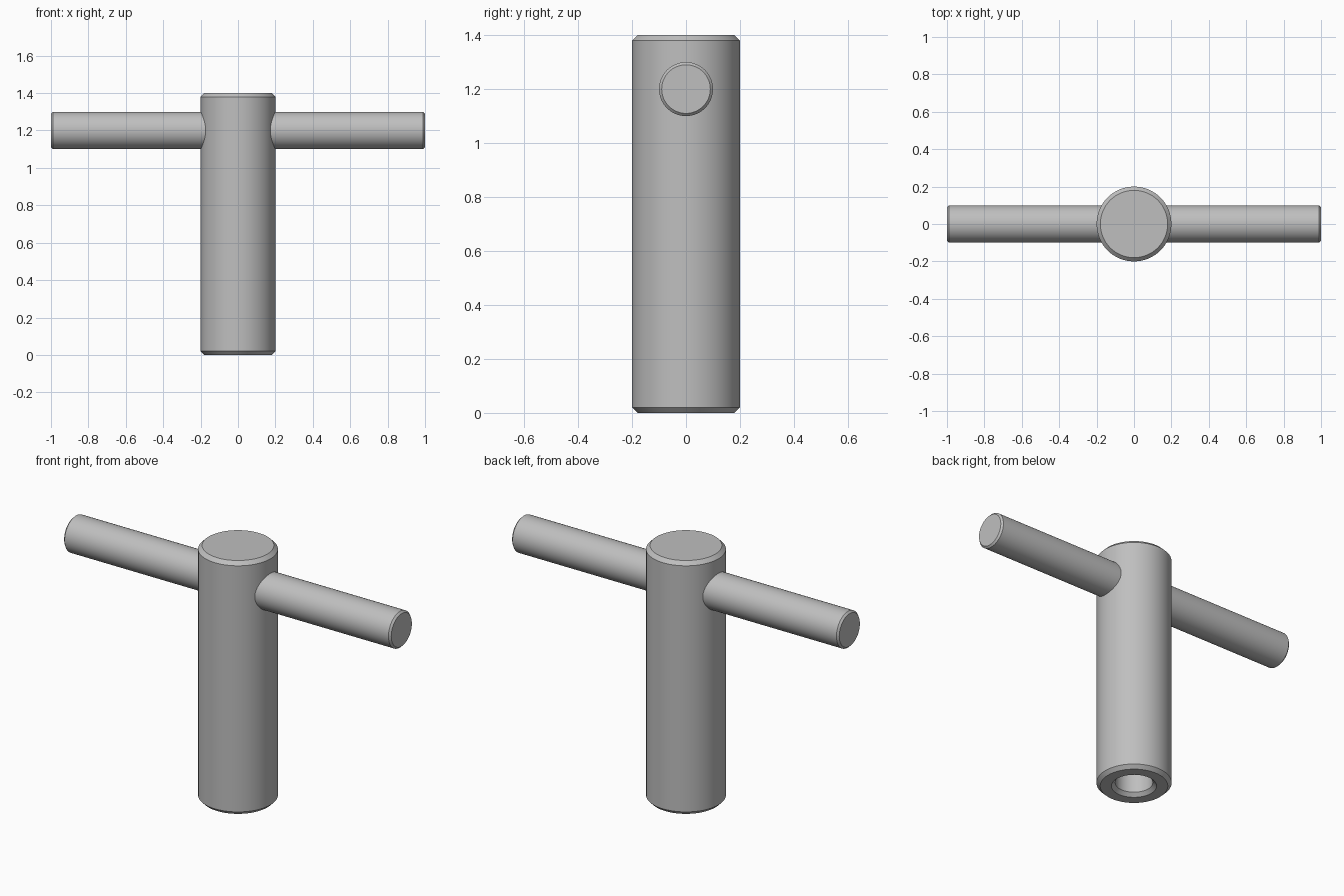
import bpy, bmesh, math
from mathutils import Matrix, Vector

cube = bpy.data.objects.get("Cube")
if cube:
    bpy.data.objects.remove(cube, do_unlink=True)

steel = bpy.data.materials.new("grey_steel")
steel.use_nodes = True
GREY = (0.52, 0.52, 0.52, 1)
steel.diffuse_color = GREY
steel.node_tree.nodes["Principled BSDF"].inputs["Base Color"].default_value = GREY


def lathe(name, profile, segments=64, matrix=Matrix()):
    """Spin a (radius, height) profile around z, then place it."""
    bm = bmesh.new()
    verts = [bm.verts.new((r, 0, z)) for r, z in profile]
    edges = [bm.edges.new(pair) for pair in zip(verts, verts[1:])]
    bmesh.ops.spin(bm, geom=verts + edges, cent=(0, 0, 0), axis=(0, 0, 1),
                   angle=math.tau, steps=segments, use_duplicate=False)
    bmesh.ops.remove_doubles(bm, verts=bm.verts, dist=1e-5)
    bmesh.ops.recalc_face_normals(bm, faces=bm.faces)
    bm.transform(matrix)
    mesh = bpy.data.meshes.new(name)
    bm.to_mesh(mesh)
    bm.free()
    mesh.materials.append(steel)
    obj = bpy.data.objects.new(name, mesh)
    bpy.context.collection.objects.link(obj)
    bpy.ops.object.select_all(action="DESELECT")
    obj.select_set(True)
    bpy.context.view_layer.objects.active = obj
    bpy.ops.object.shade_smooth_by_angle(angle=math.radians(30))
    return obj


# Upright shaft: chamfered ends and a countersunk blind socket underneath
RADIUS, HEIGHT, CHAMFER = 0.2, 1.4, 0.02
BORE, DEPTH = 0.1, 0.6
lathe("shaft", [
    (0, DEPTH), (BORE, DEPTH), (BORE, CHAMFER), (BORE + CHAMFER, 0),
    (RADIUS - CHAMFER, 0), (RADIUS, CHAMFER),
    (RADIUS, HEIGHT - CHAMFER), (RADIUS - CHAMFER, HEIGHT), (0, HEIGHT),
])

# Cross handle: one chamfered rod passing through the shaft along x
ROD, HALF, BEVEL = 0.1, 1.0, 0.01
along_x = Matrix.Translation(Vector((0, 0, 1.2))) @ Matrix.Rotation(math.pi / 2, 4, "Y")
lathe("cross_handle", [
    (0, -HALF), (ROD - BEVEL, -HALF), (ROD, BEVEL - HALF),
    (ROD, HALF - BEVEL), (ROD - BEVEL, HALF), (0, HALF),
], matrix=along_x)
